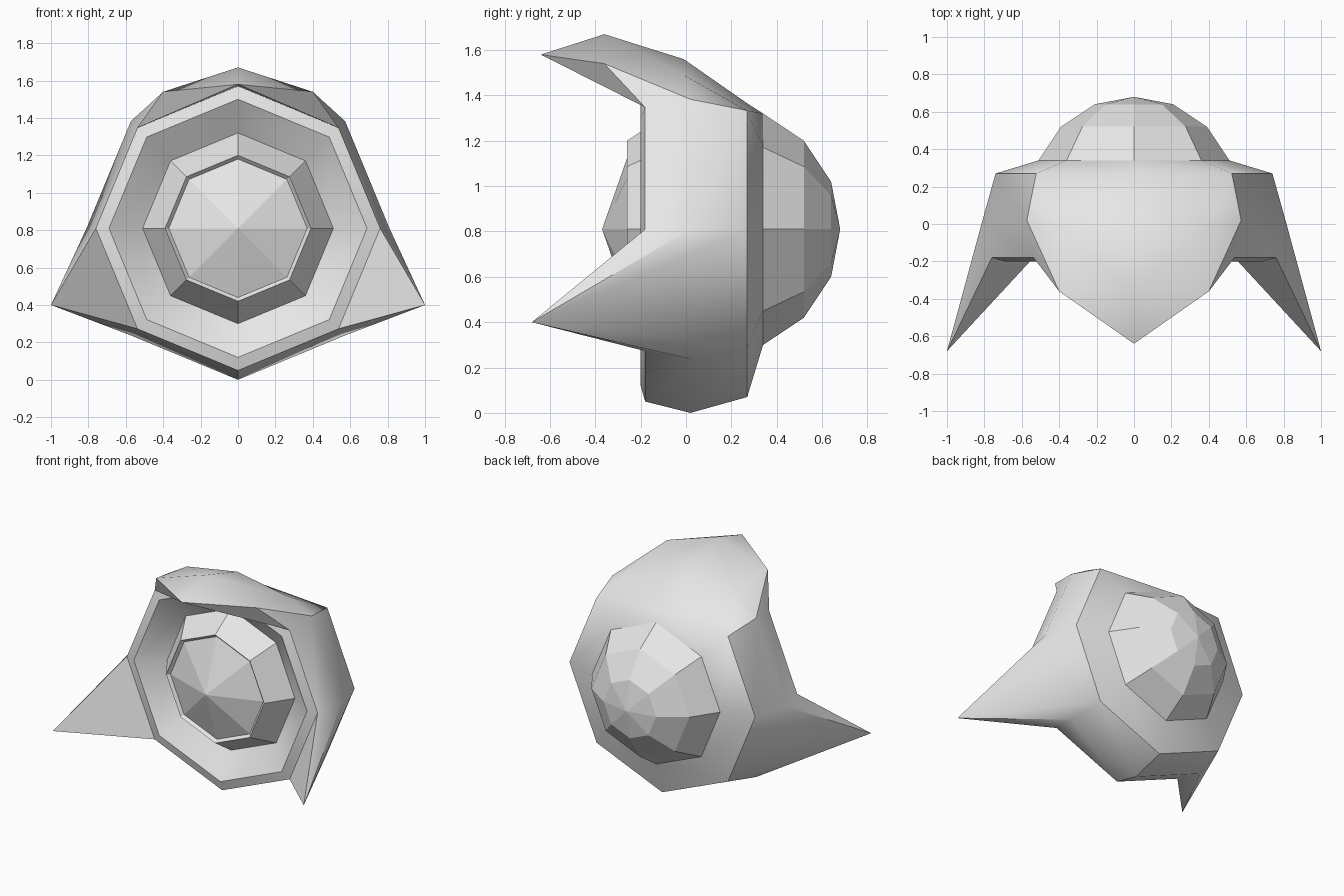
import bpy, bmesh, math

cube = bpy.data.objects.get("Cube")
if cube:
    bpy.data.objects.remove(cube)

SIDES = 8
CENTRE_Z = 0.81

grey = bpy.data.materials.new("plain grey")
grey.use_nodes = True
grey.diffuse_color = (0.8, 0.8, 0.8, 1)
grey.node_tree.nodes["Principled BSDF"].inputs["Base Color"].default_value = (0.8, 0.8, 0.8, 1)


def lathe(bm, profile):
    """Spin (radius, y) points round the front-back axis; radius 0 gives a pole."""
    rows = []
    for r, y in profile:
        if r == 0:
            rows.append([bm.verts.new((0, y, CENTRE_Z))] * SIDES)
            continue
        angles = [math.tau * i / SIDES for i in range(SIDES)]
        rows.append([bm.verts.new((r * math.cos(a), y, CENTRE_Z + r * math.sin(a)))
                     for a in angles])
    for a, b in zip(rows, rows[1:]):
        for i in range(SIDES):
            j = (i + 1) % SIDES
            bm.faces.new(list(dict.fromkeys((a[i], a[j], b[j], b[i]))))
    return rows


def remove_sector(bm, rows, i):
    """Remove the two outer faces of the ring between corners i and i + 1."""
    j = (i + 1) % SIDES
    for a, b in zip(rows[2:4], rows[3:5]):
        face = next(f for f in a[i].link_faces if {a[j], b[i], b[j]} <= set(f.verts))
        bmesh.ops.delete(bm, geom=[face], context='FACES_ONLY')


def finish(bm, name):
    bmesh.ops.recalc_face_normals(bm, faces=bm.faces)
    mesh = bpy.data.meshes.new(name)
    bm.to_mesh(mesh)
    bm.free()
    mesh.materials.append(grey)
    obj = bpy.data.objects.new(name, mesh)
    bpy.context.collection.objects.link(obj)
    return obj


# Faceted core: shallow cone in a sunken rim in front, dome behind
bm = bmesh.new()
lathe(bm, [(0, -0.37), (0.37, -0.24), (0.39, -0.26), (0.51, -0.08), (0.55, 0.13),
           (0.51, 0.34), (0.39, 0.52), (0.21, 0.64), (0, 0.68)])
finish(bm, "faceted_core")

# Outer shell: bowl, front rim, bulging side and sloping back
bm = bmesh.new()
rows = lathe(bm, [(0.51, -0.08), (0.69, -0.2), (0.76, -0.18),
                  (0.81, 0.02), (0.74, 0.27), (0.51, 0.34)])

# Side spikes: the lower side faces drawn out to a forward point
for side, i in ((1, 7), (-1, 4)):
    remove_sector(bm, rows, i)
    j = (i + 1) % SIDES
    tip = bm.verts.new((side, -0.68, 0.4))
    loop = [rows[k][i] for k in (2, 3, 4)] + [rows[k][j] for k in (4, 3, 2)]
    for a, b in zip(loop, loop[1:] + loop[:1]):
        bm.faces.new((a, b, tip))

# Hood: the two top faces raised into a pointed visor
for i in (1, 2):
    remove_sector(bm, rows, i)
front, crest, back = (rows[k][2] for k in (2, 3, 4))
crest.co = (0, -0.01, 1.56)
back.co = (0, 0.27, 1.365)
tip = bm.verts.new((0, -0.64, 1.58))
ridge = bm.verts.new((0, -0.36, 1.67))
for side, i in ((1, 1), (-1, 3)):
    low_front, low_mid, low_back = (rows[k][i] for k in (2, 3, 4))
    brow = bm.verts.new((side * 0.4, -0.36, 1.54))
    shoulder = bm.verts.new((side * 0.4, -0.01, 1.49))
    for face in ((back, low_back, shoulder, crest), (shoulder, low_back, low_mid),
                 (brow, shoulder, low_mid), (brow, low_mid, low_front),
                 (ridge, brow, shoulder, crest), (tip, brow, ridge),
                 (tip, low_front, brow), (tip, front, low_front)):
        bm.faces.new(face)

shell = finish(bm, "spiked_shell")
bpy.ops.object.select_all(action='DESELECT')
shell.select_set(True)
bpy.context.view_layer.objects.active = shell
bpy.ops.object.shade_smooth_by_angle(angle=math.radians(35))
